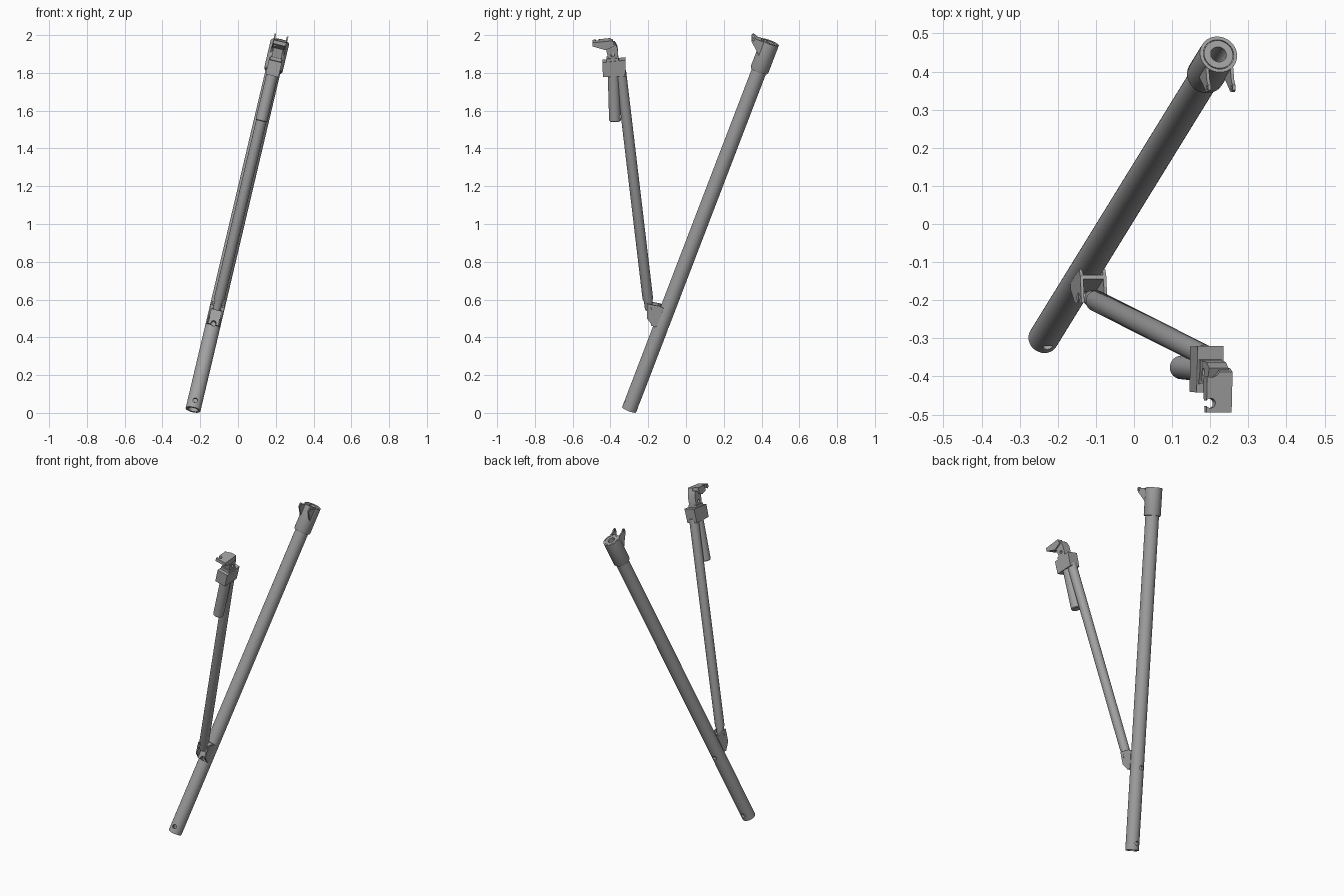
import bpy, bmesh, math
from mathutils import Matrix, Vector

if "Cube" in bpy.data.objects:
    bpy.data.objects.remove(bpy.data.objects["Cube"])

# Single metal colour
steel = bpy.data.materials.new("grey steel")
steel.use_nodes = True
GREY = (0.36, 0.36, 0.36, 1)
steel.diffuse_color = GREY
steel.node_tree.nodes["Principled BSDF"].inputs["Base Color"].default_value = GREY

# The assembly lies in one plane that leans sideways about the y axis
LEAN = math.radians(13.3)
FRAME = Matrix.Translation((-0.242, 0, 0)) @ Matrix.Rotation(LEAN, 4, 'Y')


def at(side, y, z):
    """Point in the leaning plane, given its depth and height."""
    return Vector((side, y, z / math.cos(LEAN)))


def finish(name, bm):
    bmesh.ops.recalc_face_normals(bm, faces=bm.faces)
    bm.transform(FRAME)
    mesh = bpy.data.meshes.new(name)
    bm.to_mesh(mesh)
    bm.free()
    mesh.materials.append(steel)
    obj = bpy.data.objects.new(name, mesh)
    bpy.context.collection.objects.link(obj)
    return obj


def lathe(name, start, end, profile, sides=32):
    """Closed loop of (radius, distance) turned about the line start-end."""
    axis = (end - start).normalized()
    turn = Matrix.Translation(start) @ axis.to_track_quat('Z', 'Y').to_matrix().to_4x4()
    bm = bmesh.new()
    rings = []
    for i in range(sides):
        a = math.tau * i / sides
        rings.append([bm.verts.new(turn @ Vector((r * math.cos(a), r * math.sin(a), d)))
                      for r, d in profile])
    n = len(profile)
    for i in range(sides):
        p, q = rings[i], rings[(i + 1) % sides]
        for j in range(n):
            k = (j + 1) % n
            bm.faces.new((p[j], q[j], q[k], p[k]))
    bmesh.ops.remove_doubles(bm, verts=bm.verts, dist=1e-6)
    bmesh.ops.dissolve_degenerate(bm, edges=bm.edges, dist=1e-6)
    return finish(name, bm)


def rod(name, start, end, r, chamfer=0.0):
    h = (end - start).length
    prof = [(0, 0), (r - chamfer, 0), (r, chamfer), (r, h - chamfer), (r - chamfer, h), (0, h)]
    if not chamfer:
        prof = [(0, 0), (r, 0), (r, h), (0, h)]
    return lathe(name, start, end, prof, 24)


def plate(name, outline, s0, s1):
    """Side outline of (y, z) extruded sideways from s0 to s1."""
    bm = bmesh.new()
    a = [bm.verts.new(at(s0, y, z)) for y, z in outline]
    b = [bm.verts.new(at(s1, y, z)) for y, z in outline]
    bm.faces.new(a)
    bm.faces.new(b[::-1])
    for i in range(len(a)):
        j = (i + 1) % len(a)
        bm.faces.new((a[i], b[i], b[j], a[j]))
    return finish(name, bm)


def drill(obj, start, end, r):
    cutter = rod("cutter", start, end, r)
    mod = obj.modifiers.new("hole", 'BOOLEAN')
    mod.operation, mod.object, mod.solver = 'DIFFERENCE', cutter, 'EXACT'
    bpy.context.view_layer.objects.active = obj
    bpy.ops.object.modifier_apply(modifier=mod.name)
    bpy.data.objects.remove(cutter)


# Main tube: hollow, with cross holes facing forward
foot, head = at(0, -0.301, 0.017), at(0, 0.445, 1.962)
along = (head - foot).normalized()
forward = Vector((0, -along.z, along.y))
length = (head - foot).length


def on_tube(d, f, s=0):
    return foot + along * d + forward * f + Vector((s, 0, 0))


tube = lathe("main_tube", foot, head, [(0.027, 0), (0.04, 0), (0.04, length - 0.1), (0.027, length - 0.1)])
for d in (0.04, 0.485):
    drill(tube, on_tube(d, -0.08), on_tube(d, 0.08), 0.013)

# Collar at the tube head, with a chamfered lower rim and a stepped bore
lathe("head_collar", on_tube(length - 0.165, 0), head,
      [(0.038, 0), (0.047, 0), (0.05, 0.008), (0.05, 0.165), (0.041, 0.165), (0.041, 0.161),
       (0.039, 0.161), (0.039, 0.165), (0.021, 0.165), (0.021, 0.04), (0.038, 0.04)])

# Pair of pierced ears on the collar
ear = [(0.346, 1.99), (0.352, 2.0), (0.364, 1.998), (0.375, 1.985), (0.412, 1.972),
       (0.39, 1.89), (0.368, 1.935), (0.347, 1.973)]
for label, s in (("right", -0.033), ("left", 0.033)):
    o = plate(label + "_collar_ear", ear, s - 0.004, s + 0.004)
    drill(o, at(s - 0.03, 0.358, 1.984), at(s + 0.03, 0.358, 1.984), 0.006)

# Hinge bracket on the main tube: two cheeks, a base and a pin
cheek = [(-0.207, 0.585), (-0.137, 0.572), (-0.118, 0.56), (-0.153, 0.465), (-0.172, 0.463), (-0.207, 0.508)]
for label, s in (("right", -0.031), ("left", 0.031)):
    plate(label + "_hinge_cheek", cheek, s - 0.004, s + 0.004)
base = plate("hinge_base", [(-0.144, 0.575), (-0.134, 0.571), (-0.174, 0.465), (-0.184, 0.469)], -0.031, 0.031)
drill(base, on_tube(0.485, 0), on_tube(0.485, 0.12), 0.013)
rod("hinge_pin", at(-0.038, -0.193, 0.555), at(0.038, -0.193, 0.555), 0.012)

# Brace tube with a necked lower end
low, high = at(0, -0.195, 0.545), at(0, -0.345, 1.81)
h = (high - low).length
lathe("brace_tube", low, high,
      [(0, 0), (0.019, 0), (0.022, 0.01), (0.022, 0.045), (0.028, 0.062), (0.028, h), (0, h)])

# Short cylinder hanging beside the brace
rod("side_cylinder", at(0, -0.376, 1.545), at(0, -0.384, 1.82), 0.031, 0.004)

# Clamp block joining brace and cylinder
plate("clamp_block", [(-0.44, 1.785), (-0.322, 1.79), (-0.32, 1.875), (-0.442, 1.862)], -0.035, 0.035)
plate("clamp_step", [(-0.42, 1.86), (-0.355, 1.86), (-0.357, 1.885), (-0.42, 1.88)], -0.03, 0.03)

# Neck with a cross hole
neck = plate("pivot_neck", [(-0.41, 1.87), (-0.358, 1.87), (-0.362, 1.935), (-0.378, 1.965),
                            (-0.425, 1.94)], -0.026, 0.026)
drill(neck, at(-0.06, -0.388, 1.9), at(0.06, -0.388, 1.9), 0.01)

# Wedge-shaped top flange, drilled and notched
top = plate("top_flange", [(-0.495, 1.967), (-0.388, 1.978), (-0.378, 1.95), (-0.425, 1.928),
                           (-0.495, 1.948)], -0.034, 0.034)
for y, r in ((-0.47, 0.013), (-0.378, 0.024)):
    drill(top, at(0, y, 1.85) + Vector((-0.025, 0, 0)), at(0, y, 2.05) + Vector((0.022, 0, 0)) * -1 + Vector((0, 0, 0)), r)

# Smooth round walls, keep edges crisp
for o in bpy.context.collection.objects:
    if o.type == 'MESH' and steel.name in o.data.materials:
        o.data.shade_smooth()
        o.data.set_sharp_from_angle(angle=math.radians(30))
